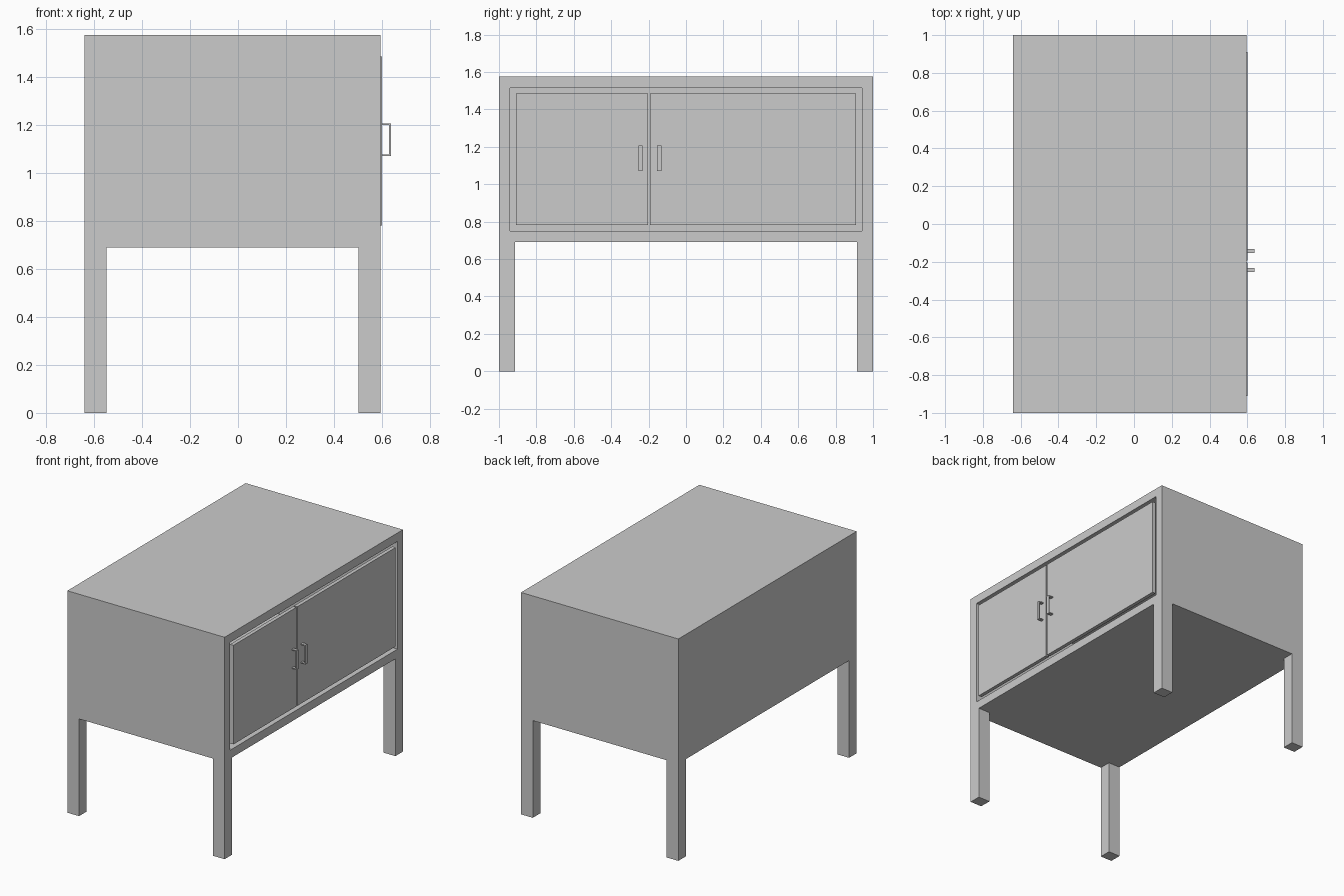
import bpy, bmesh

if "Cube" in bpy.data.objects:
    bpy.data.objects.remove(bpy.data.objects["Cube"])

X0, X1 = -0.64, 0.595      # back and door side of the cabinet
Z0, Z1 = 0.69, 1.575       # underside and top of the cabinet
T = 0.085                  # frame thickness


def add_box(bm, x, y, z):
    verts = bmesh.ops.create_cube(bm, size=1)["verts"]
    for v in verts:
        v.co = [lo + (c + 0.5) * (hi - lo) for c, (lo, hi) in zip(v.co, (x, y, z))]


def finish(bm, name):
    bmesh.ops.recalc_face_normals(bm, faces=bm.faces)
    mesh = bpy.data.meshes.new(name)
    bm.to_mesh(mesh)
    bm.free()
    bpy.context.collection.objects.link(bpy.data.objects.new(name, mesh))


def box(name, *bounds):
    bm = bmesh.new()
    add_box(bm, *bounds)
    finish(bm, name)


# Cabinet shell, hollowed from the door side
bm = bmesh.new()
add_box(bm, (X0, X1), (-1, 1), (Z0, Z1))
bm.normal_update()
opening = max(bm.faces, key=lambda f: f.calc_center_median().x)
bmesh.ops.inset_region(bm, faces=[opening], thickness=T)
bm.normal_update()
bmesh.ops.inset_region(bm, faces=[opening], thickness=0, depth=-(X1 - X0 - T))
finish(bm, "cabinet_body")

# Square legs, flush with the cabinet corners
for xname, xr in (("back", (X0, X0 + 0.092)), ("door_side", (X1 - 0.092, X1))):
    for yname, yr in (("left", (-1, -1 + T)), ("right", (1 - T, 1))):
        box(f"{xname}_{yname}_leg", xr, yr, (0, Z0))

# Two unequal doors with narrow gaps, each with a bracket pull
doors = (("small", (-0.91, -0.204), (-0.254, -0.233)),
         ("large", (-0.193, 0.91), (-0.154, -0.132)))
for name, door_y, pull_y in doors:
    box(f"{name}_door", (0.575, 0.601), door_y, (0.782, 1.485))
    bm = bmesh.new()
    outline = [(0.601, 1.07), (0.637, 1.07), (0.637, 1.207), (0.601, 1.207),
               (0.601, 1.2), (0.63, 1.2), (0.63, 1.077), (0.601, 1.077)]
    face = bm.faces.new([bm.verts.new((x, pull_y[0], z)) for x, z in outline])
    ext = bmesh.ops.extrude_face_region(bm, geom=[face], use_keep_orig=True)
    for v in ext["geom"]:
        if isinstance(v, bmesh.types.BMVert):
            v.co.y = pull_y[1]
    finish(bm, f"{name}_door_handle")
